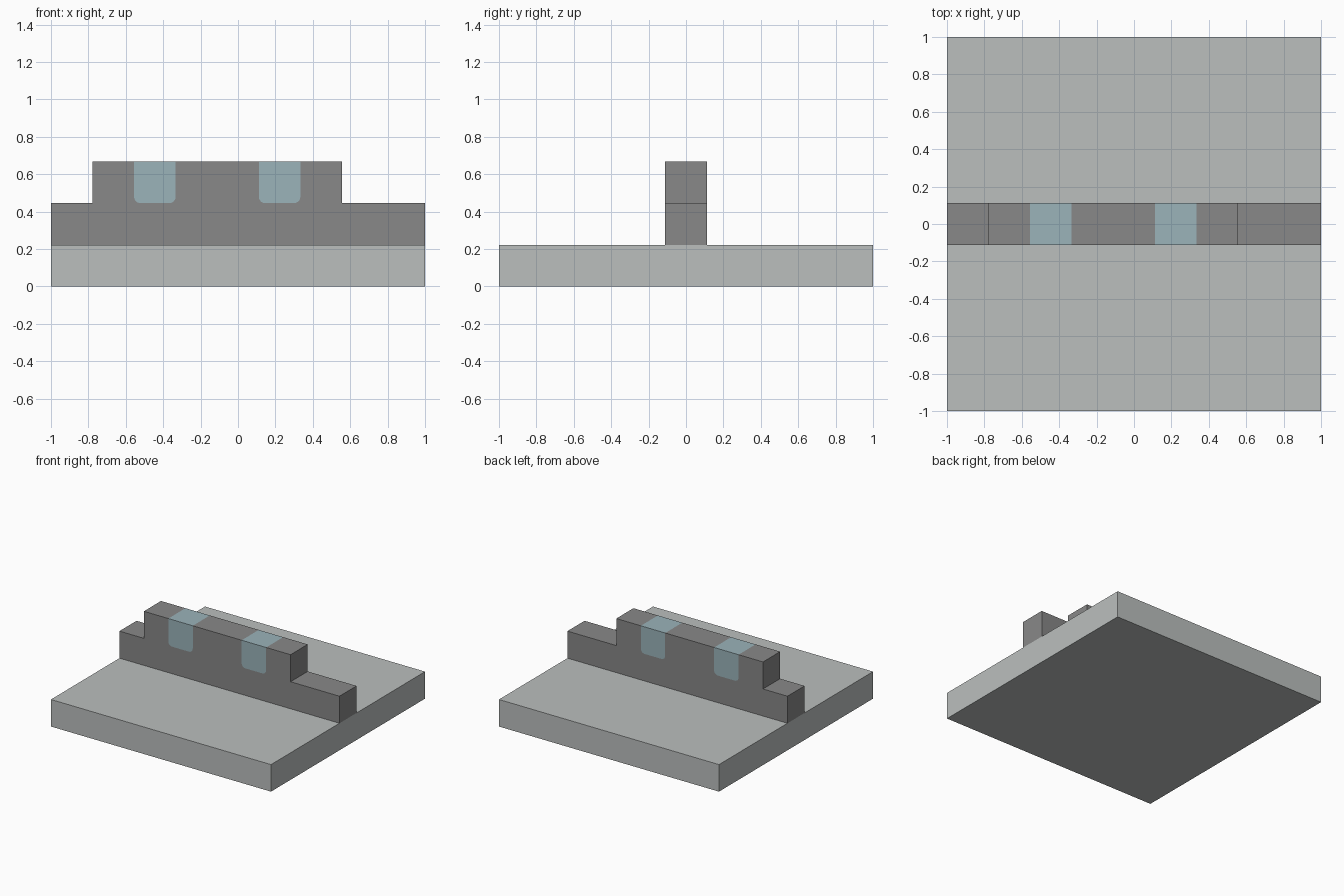
import bpy
import bmesh
from math import cos, sin, pi

if "Cube" in bpy.data.objects:
    bpy.data.objects.remove(bpy.data.objects["Cube"], do_unlink=True)

U = 2 / 9          # one module of the design
RADIUS = 0.035     # rounding of the lower pane corners


def srgb(*rgb):
    return [((c / 255 + 0.055) / 1.055) ** 2.4 for c in rgb] + [1.0]


def material(name, colour):
    mat = bpy.data.materials.new(name)
    mat.use_nodes = True
    mat.diffuse_color = colour
    mat.node_tree.nodes["Principled BSDF"].inputs["Base Color"].default_value = colour
    return mat


def extrude_profile(name, points, depth, mat):
    """Extrude an x-z outline along y, centred on y = 0."""
    bm = bmesh.new()
    face = bm.faces.new([bm.verts.new((x, -depth / 2, z)) for x, z in points])
    result = bmesh.ops.extrude_face_region(bm, geom=[face])
    moved = [v for v in result["geom"] if isinstance(v, bmesh.types.BMVert)]
    bmesh.ops.translate(bm, verts=moved, vec=(0, depth, 0))
    bmesh.ops.recalc_face_normals(bm, faces=bm.faces)
    mesh = bpy.data.meshes.new(name)
    bm.to_mesh(mesh)
    bm.free()
    mesh.materials.append(mat)
    obj = bpy.data.objects.new(name, mesh)
    bpy.context.collection.objects.link(obj)
    return obj


def pane_outline(x0, x1, bottom, top, steps=6):
    """Open-topped slot outline with rounded lower corners, left to right."""
    points = [(x0, top)]
    for cx, start in ((x0 + RADIUS, pi), (x1 - RADIUS, 1.5 * pi)):
        for i in range(steps + 1):
            a = start + i / steps * pi / 2
            points.append((cx + RADIUS * cos(a), bottom + RADIUS + RADIUS * sin(a)))
    return points + [(x1, top)]


light_grey = material("light grey", srgb(187, 191, 190))
dark_grey = material("dark grey", srgb(136, 136, 136))
pale_blue = material("pale blue glass", srgb(155, 179, 186))

# Square ground slab
extrude_profile("base_slab", [(-1, 0), (1, 0), (1, U), (-1, U)], 2, light_grey)

# Stepped bar with slots for the two panes
step, top = 2 * U, 3 * U
panes = [pane_outline(x, x + U, step, top) for x in (-2.5 * U, 0.5 * U)]
bar = [(-1, U), (-1, step), (-3.5 * U, step), (-3.5 * U, top)]
for outline in panes:
    bar += outline
bar += [(2.5 * U, top), (2.5 * U, step), (1, step), (1, U)]
extrude_profile("stepped_bar", bar, U, dark_grey)

# Glass blocks filling the slots
for side, outline in zip(("right", "left"), panes):
    extrude_profile(f"window_{side}", outline, U, pale_blue)
